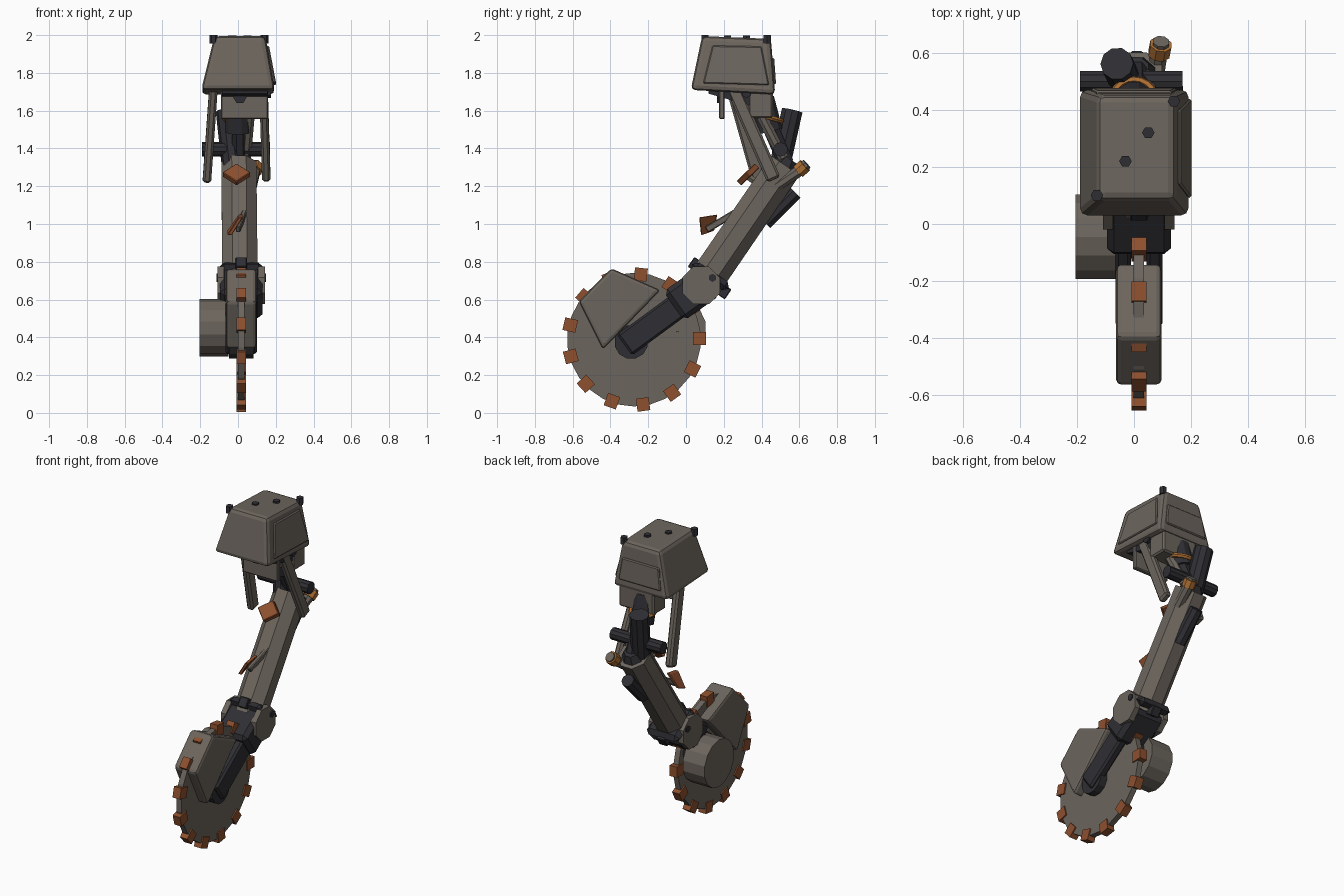
import bpy, bmesh, math
from mathutils import Vector, Matrix

if "Cube" in bpy.data.objects:
    bpy.data.objects.remove(bpy.data.objects["Cube"])

def mat(name, c):
    m = bpy.data.materials.new(name)
    m.diffuse_color = (*c, 1)
    m.use_nodes = True
    m.node_tree.nodes["Principled BSDF"].inputs["Base Color"].default_value = m.diffuse_color
    return m

GREY = mat("worn_metal", (0.15, 0.13, 0.11))
DARK = mat("dark_steel", (0.028, 0.028, 0.034))
RUST = mat("rust", (0.27, 0.08, 0.028))
ORANGE = mat("orange", (0.42, 0.16, 0.035))

def finish(name, bm, m, bevel=0, segs=1):
    bmesh.ops.recalc_face_normals(bm, faces=bm.faces)
    me = bpy.data.meshes.new(name)
    bm.to_mesh(me)
    bm.free()
    me.materials.append(m)
    ob = bpy.data.objects.new(name, me)
    bpy.context.collection.objects.link(ob)
    if bevel:
        b = ob.modifiers.new("bevel", 'BEVEL')
        b.width, b.segments = bevel, segs
    return ob

def loft(name, a, b, m, bevel=0, segs=1):
    """Solid between two matching outlines."""
    bm = bmesh.new()
    va, vb = [bm.verts.new(p) for p in a], [bm.verts.new(p) for p in b]
    n = len(va)
    bm.faces.new(va)
    bm.faces.new(vb[::-1])
    for i in range(n):
        bm.faces.new((va[i], va[(i + 1) % n], vb[(i + 1) % n], vb[i]))
    return finish(name, bm, m, bevel, segs)

def frame(p, q):
    """Local z runs p to q, local x stays near world x."""
    z = (q - p).normalized()
    y = z.cross(Vector((1, 0, 0)))
    y = y.normalized() if y.length > 0.01 else Vector((0, 1, 0))
    x = y.cross(z)
    return Matrix.Translation((p + q) / 2) @ Matrix((x, y, z)).transposed().to_4x4()

def cyl(name, p, q, r, m, sides=10, r2=None, bevel=0):
    p, q = Vector(p), Vector(q)
    bm = bmesh.new()
    bmesh.ops.create_cone(bm, cap_ends=True, segments=sides, radius1=r,
                          radius2=r if r2 is None else r2, depth=(q - p).length,
                          matrix=frame(p, q) @ Matrix.Rotation(math.pi / sides, 4, 'Z'))
    return finish(name, bm, m, bevel)

def beam(name, p, q, w, h, m, bevel=0.012):
    p, q = Vector(p), Vector(q)
    bm = bmesh.new()
    bmesh.ops.create_cube(bm, size=1, matrix=frame(p, q) @ Matrix.Diagonal((w, h, (q - p).length, 1)))
    return finish(name, bm, m, bevel)

def rect(x0, x1, y0, y1, z0, z1=None):
    z1 = z0 if z1 is None else z1
    return [(x0, y0, z0), (x1, y0, z0), (x1, y1, z1), (x0, y1, z1)]

# shoulder armour with raised side and back panels
loft("shoulder_armour", rect(-0.195, 0.195, 0.025, 0.472, 1.71, 1.685),
     rect(-0.125, 0.145, 0.085, 0.45, 1.995, 1.98), GREY, 0.025, 2)
side = [(0.188, 0.09, 1.745), (0.188, 0.44, 1.735), (0.15, 0.40, 1.94), (0.15, 0.14, 1.945)]
loft("armour_side_panel", side, [(x + 0.014, y, z) for x, y, z in side], GREY, 0.006)
back = [(-0.15, 0.455, 1.74), (0.15, 0.455, 1.74), (0.13, 0.445, 1.88), (-0.13, 0.445, 1.88)]
loft("armour_back_panel", back, [(x, y + 0.022, z) for x, y, z in back], GREY, 0.006)
for x, y in ((0.14, 0.43), (0.05, 0.32), (-0.03, 0.22), (-0.13, 0.10)):
    corner = abs(x) > 0.1
    cyl("armour_stud", (x, y, 1.955), (x, y, 2.0 if corner else 1.998), 0.022, DARK, 6)

# shoulder bracket, neck and ring
beam("front_bracket", (0.035, 0.19, 1.555), (0.035, 0.19, 1.72), 0.25, 0.03, GREY, 0.006)
beam("back_bracket", (0.035, 0.395, 1.56), (0.035, 0.395, 1.72), 0.25, 0.13, GREY, 0.01)
loft("bracket_plate", rect(-0.085, 0.155, 0.12, 0.4, 1.69, 1.61),
     rect(-0.085, 0.155, 0.12, 0.4, 1.72, 1.68), DARK)
cyl("bracket_bolt", (0.01, 0.165, 1.67), (0.01, 0.2, 1.67), 0.035, DARK, 6)
cyl("neck", (0, 0.40, 1.66), (0, 0.445, 1.49), 0.07, DARK, 12)
bm = bmesh.new()
N, M = 20, 6
tilt = Matrix.Translation((0, 0.432, 1.567)) @ Matrix.Rotation(-0.27, 4, 'X')
grid = [[bm.verts.new(tilt @ Vector((math.cos(a) * r, math.sin(a) * r, h)))
         for k in range(M)
         for r, h in [(0.076 + 0.014 * math.cos(k * math.tau / M), 0.014 * math.sin(k * math.tau / M))]]
        for a in [i * math.tau / N for i in range(N)]]
for i in range(N):
    for k in range(M):
        j, l = (i + 1) % N, (k + 1) % M
        bm.faces.new((grid[i][k], grid[j][k], grid[j][l], grid[i][l]))
finish("neck_ring", bm, ORANGE)

# struts, axle and shoulder pistons
beam("right_strut", (0.135, 0.25, 1.72), (0.15, 0.465, 1.235), 0.045, 0.075, GREY)
beam("left_strut", (-0.13, 0.25, 1.72), (-0.165, 0.39, 1.225), 0.045, 0.075, GREY)
cyl("strut_pivot", (0.11, 0.32, 1.695), (0.175, 0.32, 1.695), 0.028, DARK, 6)
cyl("axle", (-0.19, 0.5, 1.395), (0.17, 0.5, 1.395), 0.038, DARK, 10)
cyl("shoulder_piston", (-0.06, 0.562, 1.6), (-0.025, 0.49, 1.28), 0.058, DARK, 10)
cyl("piston_rod", (0.06, 0.40, 1.57), (0.04, 0.515, 1.35), 0.03, GREY, 8)
cyl("inner_rod", (0.01, 0.43, 1.55), (0.01, 0.53, 1.32), 0.045, DARK, 8)

# upper arm
cyl("upper_arm", (0.01, 0.10, 0.69), (0.005, 0.525, 1.31), 0.102, GREY, 8, 0.1)
cyl("arm_end_cap", (0.005, 0.515, 1.295), (0.005, 0.545, 1.345), 0.085, DARK, 8, 0.05)
cyl("back_cylinder", (0.01, 0.42, 1.005), (0.01, 0.58, 1.165), 0.04, DARK, 8)
cyl("back_cylinder_mount", (0.01, 0.45, 1.12), (0.01, 0.53, 1.10), 0.03, DARK, 6)
cyl("side_tube", (0.06, 0.42, 1.16), (0.088, 0.605, 1.285), 0.032, GREY, 8)
cyl("tube_cap", (0.087, 0.595, 1.278), (0.094, 0.63, 1.31), 0.04, ORANGE, 8)
cyl("tube_tip", (0.093, 0.625, 1.305), (0.095, 0.64, 1.318), 0.03, GREY, 8)

# rust shards on the arm
d = Vector((0, 0.05, 0.048))
o = Vector((0, -0.012, 0.012))
c = Vector((-0.008, 0.328, 1.262))
w = Vector((0.075, 0, 0))
dia = [c - d, c + w, c + d, c - w]
loft("upper_shard", [p - o for p in dia], [p + o for p in dia], RUST, 0.004)
cyl("upper_shard_pin", (0, 0.33, 1.25), (0, 0.40, 1.2), 0.02, GREY, 6)
sh = [(-0.045, 0.08, 0.94), (-0.045, 0.15, 0.965), (0.015, 0.165, 1.05), (0.015, 0.07, 1.035)]
loft("lower_shard", [(x - 0.012, y, z) for x, y, z in sh], [(x + 0.012, y, z) for x, y, z in sh], RUST, 0.004)
beam("lower_shard_arm", (0.0, 0.11, 0.97), (0.035, 0.26, 1.06), 0.025, 0.035, GREY, 0.005)

# elbow
X = 0.017
beam("elbow_block", (X, -0.065, 0.565), (X, 0.125, 0.70), 0.225, 0.19, DARK, 0.025)
beam("elbow_collar", (X, 0.115, 0.70), (X, 0.145, 0.745), 0.235, 0.235, DARK, 0.03)
for y, z in ((0.05, 0.79), (0.205, 0.645)):
    beam("collar_lug", (X, y - 0.02, z - 0.03), (X, y + 0.015, z + 0.022), 0.06, 0.05, DARK, 0.004)
for s in (-1, 1):
    cyl("elbow_disc", (X + s * 0.09, 0.08, 0.675), (X + s * 0.125, 0.08, 0.675), 0.108, GREY, 8)
    cyl("elbow_bolt", (X + s * 0.12, 0.14, 0.715), (X + s * 0.132, 0.14, 0.715), 0.022, DARK, 6)
    beam("forearm_fork", (X + s * 0.055, -0.325, 0.36), (X + s * 0.055, 0.03, 0.62), 0.055, 0.135, DARK, 0.012)

# saw blade with teeth
C = Vector((X, -0.275, 0.388))
cyl("saw_disc", C - Vector((0.018, 0, 0)), C + Vector((0.018, 0, 0)), 0.354, GREY, 26)
cyl("saw_hub", (X - 0.065, -0.29, 0.375), (X + 0.065, -0.29, 0.375), 0.09, DARK, 12)
for i in range(13):
    a = math.radians(1 + i * 360 / 13)
    u = Vector((0, math.cos(a), math.sin(a)))
    beam("saw_tooth", C + u * 0.312, C + u * 0.381, 0.052, 0.068, RUST, 0)

# blade guard
prof = [(-0.395, 0.765), (-0.135, 0.65), (-0.44, 0.335), (-0.568, 0.59)]
loft("blade_guard", [(X - 0.08, y, z) for y, z in prof], [(X + 0.08, y, z) for y, z in prof], GREY, 0.018, 2)

# motor drum
cyl("motor_drum", (-0.205, -0.045, 0.45), (-0.05, -0.045, 0.45), 0.152, GREY, 14)
cyl("motor_mount", (-0.06, -0.045, 0.47), (0.0, -0.045, 0.5), 0.08, DARK, 10)
